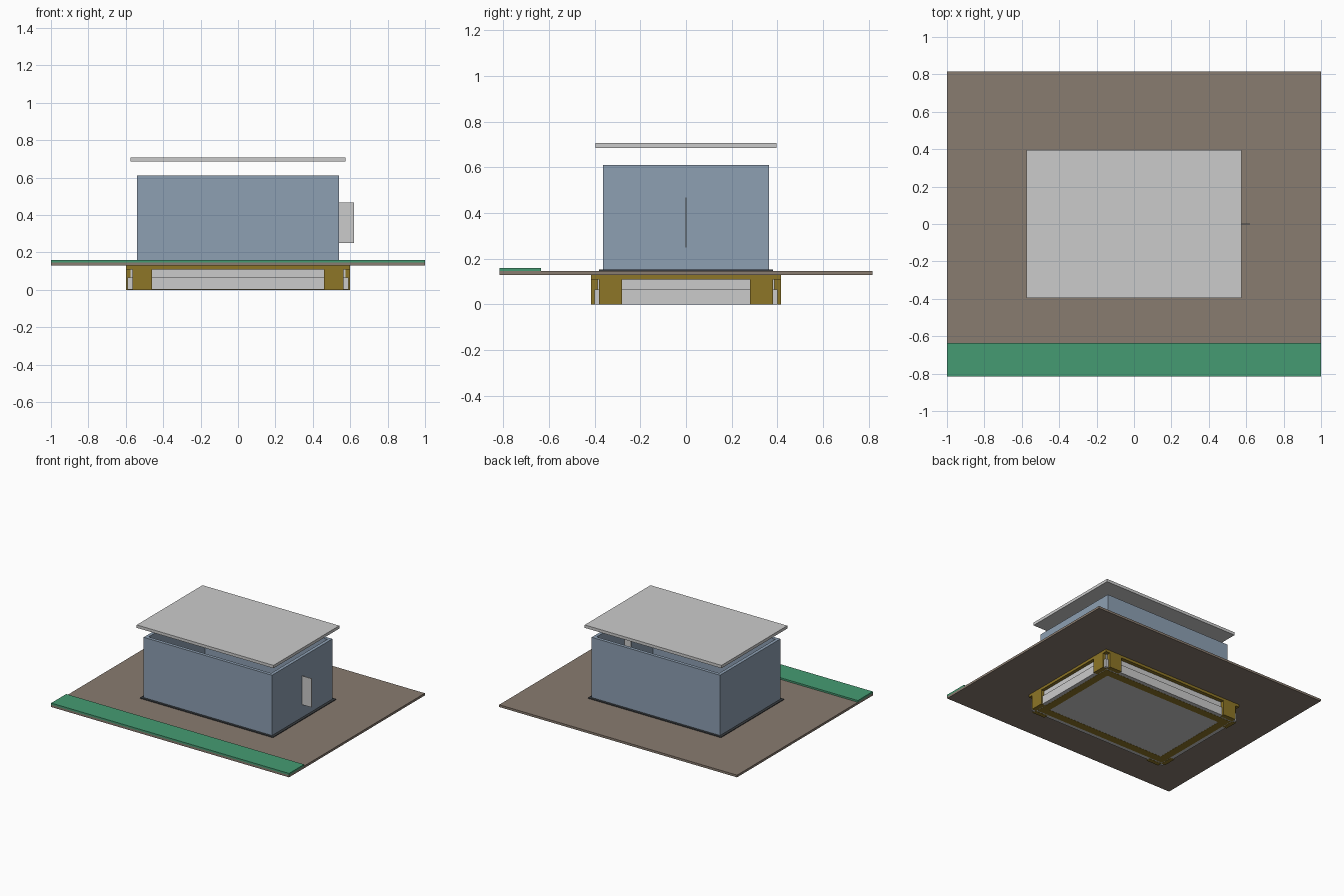
import bpy, bmesh

if "Cube" in bpy.data.objects:
    bpy.data.objects.remove(bpy.data.objects["Cube"])


def material(name, rgb):
    m = bpy.data.materials.new(name)
    m.diffuse_color = (*rgb, 1)
    m.use_nodes = True
    m.node_tree.nodes["Principled BSDF"].inputs["Base Color"].default_value = m.diffuse_color
    return m


BROWN = material("earth", (0.25, 0.20, 0.16))
GREEN = material("grass", (0.06, 0.33, 0.17))
GOLD = material("insulation", (0.27, 0.18, 0.02))
BLUE = material("wall_blue", (0.27, 0.35, 0.45))
DARK = material("dark_slab", (0.04, 0.045, 0.05))


def finish(name, bm, mat):
    bmesh.ops.recalc_face_normals(bm, faces=bm.faces)
    me = bpy.data.meshes.new(name)
    bm.to_mesh(me)
    bm.free()
    ob = bpy.data.objects.new(name, me)
    bpy.context.collection.objects.link(ob)
    if mat:
        me.materials.append(mat)
    return ob


def box(name, x, y, z, mat=None):
    """Box from (min, max) ranges."""
    bm = bmesh.new()
    bmesh.ops.create_cube(bm, size=1)
    for v in bm.verts:
        v.co = [r[0] if c < 0 else r[1] for c, r in zip(v.co, (x, y, z))]
    return finish(name, bm, mat)


def slab(name, hx, hy, z0, z1, mat=None):
    return box(name, (-hx, hx), (-hy, hy), (z0, z1), mat)


def ring(name, hx, hy, t, z0, z1, mat=None):
    """Rectangular tube, open at top and bottom middle."""
    bm = bmesh.new()
    loops = []
    for d, z in ((0, z0), (0, z1), (t, z1), (t, z0)):
        loops.append([bm.verts.new((sx * (hx - d), sy * (hy - d), z))
                      for sx, sy in ((-1, -1), (1, -1), (1, 1), (-1, 1))])
    for k in range(4):
        a, b = loops[k], loops[(k + 1) % 4]
        for i in range(4):
            j = (i + 1) % 4
            bm.faces.new((a[i], a[j], b[j], b[i]))
    return finish(name, bm, mat)


# Site
slab("ground", 1.0, 0.815, 0.13, 0.147, BROWN)
box("grass_strip", (-1, 1), (-0.815, -0.635), (0.147, 0.16), GREEN)

# Foundation: footing, stem and insulation
slab("footing", 0.59, 0.40, 0.001, 0.065)
slab("foundation_stem", 0.575, 0.387, 0.065, 0.11)
ring("footing_underlay", 0.56, 0.37, 0.06, 0.0, 0.03, GOLD)
slab("insulation_plate", 0.60, 0.415, 0.11, 0.146, GOLD)

# Two piers at every corner, one on each face
for sx, side in ((-1, "left"), (1, "right")):
    for sy, end in ((-1, "front"), (1, "back")):
        box(f"{end}_pier_{side}", sorted((sx * 0.46, sx * 0.565)),
            sorted((sy * 0.38, sy * 0.415)), (0, 0.11), GOLD)
        box(f"{side}_pier_{end}", sorted((sx * 0.565, sx * 0.60)),
            sorted((sy * 0.28, sy * 0.38)), (0, 0.11), GOLD)

# House
slab("floor_slab", 0.56, 0.38, 0.14, 0.152, DARK)
ring("walls", 0.54, 0.362, 0.025, 0.152, 0.61, BLUE)
box("door_panel", (0.46, 0.62), (-0.003, 0.003), (0.25, 0.468))
slab("roof", 0.575, 0.395, 0.685, 0.707)
